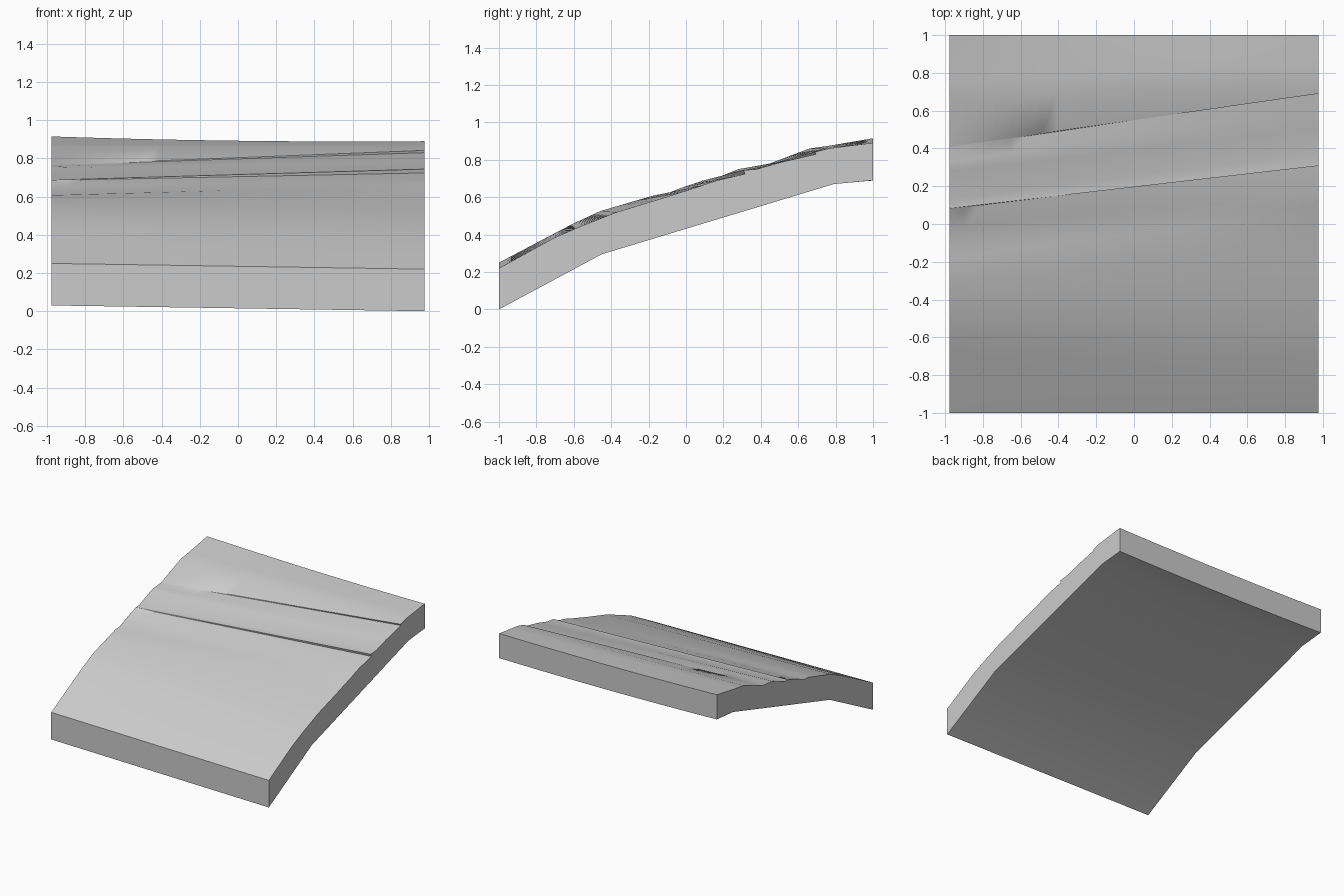
import bpy, bmesh, math
from mathutils import Vector

cube = bpy.data.objects.get("Cube")
if cube:
    bpy.data.objects.remove(cube, do_unlink=True)

HALF_WIDTH = 0.977
STEPS = 24

# Matching outline points: (y, z) at the -x end, (y, z) at the +x end
surface = [
    ((-1, .25), (-1, .22)),
    ((-.7, .408), (-.7, .385)),
    ((-.6, .46), (-.56, .445)),
    ((-.46, .525), (-.37, .52)),
    ((-.3, .572), (-.13, .593)),
    ((-.18, .607), (.08, .66)),      # low ridge
    ((-.12, .612), (.1, .668)),
    ((-.02, .652), (.16, .688)),
    ((.08, .685), (.315, .724)),     # foot of the middle ledge
    ((.083, .687), (.308, .744)),    # lip of the middle ledge
    ((.13, .69), (.38, .75)),
    ((.28, .75), (.5, .785)),
    ((.33, .758), (.6, .808)),
    ((.405, .765), (.695, .83)),     # foot of the upper ledge
    ((.41, .766), (.69, .842)),      # lip of the upper ledge
    ((.66, .86), (.76, .86)),
    ((.76, .874), (.85, .872)),
    ((1, .915), (1, .89)),
]
underside = [
    ((1, .715), (1, .69)),
    ((.79, .695), (.79, .67)),
    ((-.45, .32), (-.45, .295)),
    ((-1, .03), (-1, 0)),
]
outline = surface + underside


def section_point(a, b, t):
    """Blend one outline point across the width, with a slight sag at the back."""
    y, z = Vector(a).lerp(Vector(b), t)
    if y > .99:
        z -= .04 * t * (1 - t)
    return ((2 * t - 1) * HALF_WIDTH, y, z)


# Loft the outline across the width
bm = bmesh.new()
rings = [[bm.verts.new(section_point(a, b, i / STEPS)) for a, b in outline]
         for i in range(STEPS + 1)]
count = len(outline)
for r0, r1 in zip(rings, rings[1:]):
    for k in range(count):
        n = (k + 1) % count
        bm.faces.new((r0[k], r0[n], r1[n], r1[k]))
bm.faces.new(rings[0])
bm.faces.new(rings[-1])
bmesh.ops.recalc_face_normals(bm, faces=bm.faces)

mesh = bpy.data.meshes.new("sloped_ground_slab")
bm.to_mesh(mesh)
bm.free()
slab = bpy.data.objects.new("sloped_ground_slab", mesh)
bpy.context.collection.objects.link(slab)

# Plain grey stone
stone = bpy.data.materials.new("light_grey_stone")
stone.use_nodes = True
grey = (.6, .6, .6, 1)
stone.diffuse_color = grey
stone.node_tree.nodes["Principled BSDF"].inputs["Base Color"].default_value = grey
mesh.materials.append(stone)

# Soft slopes, sharp rims and ledges
bpy.ops.object.select_all(action='DESELECT')
slab.select_set(True)
bpy.context.view_layer.objects.active = slab
bpy.ops.object.shade_smooth_by_angle(angle=math.radians(35))
